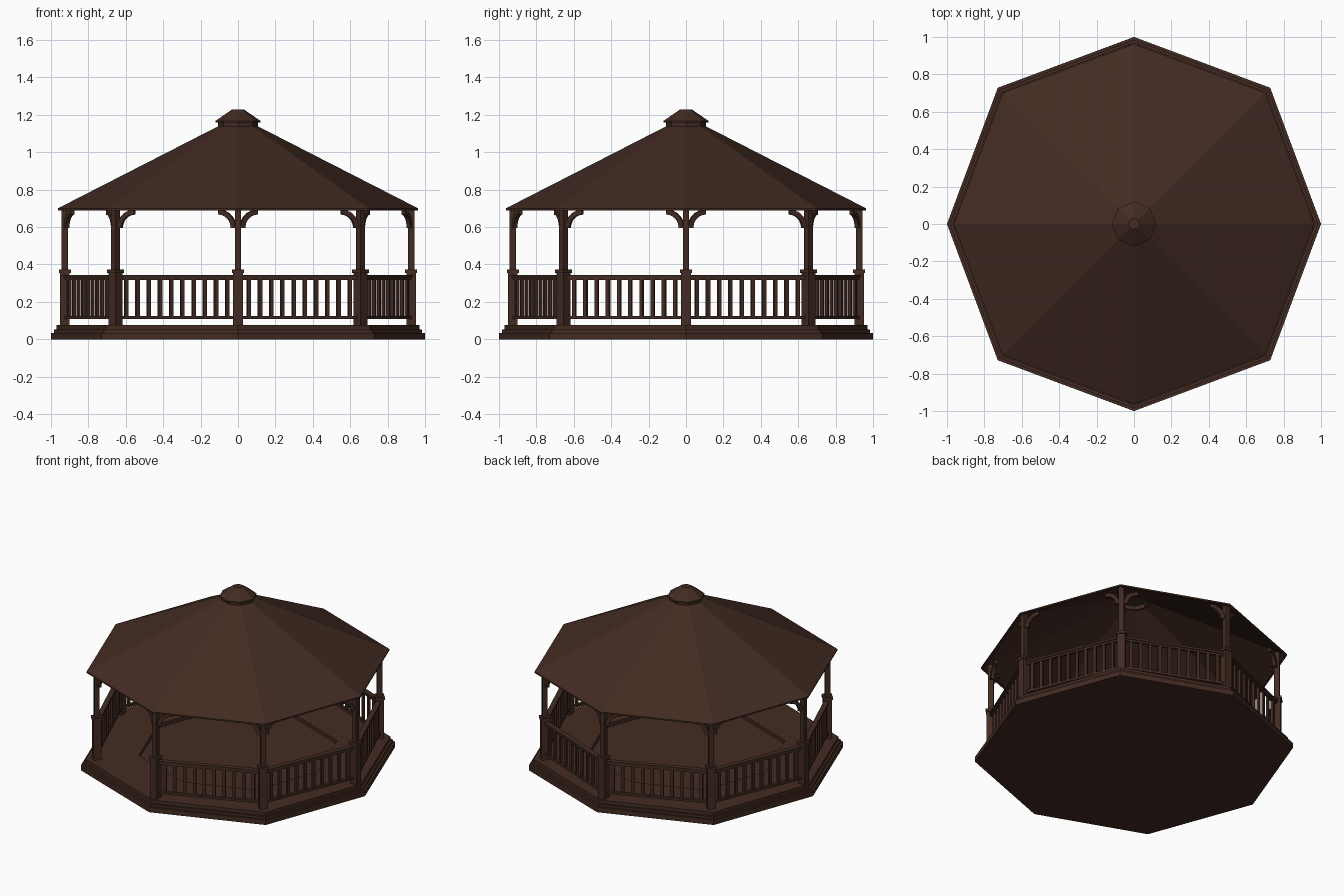
import bpy, bmesh
from math import sin, cos, pi, atan2
from mathutils import Vector, Matrix

if "Cube" in bpy.data.objects:
    bpy.data.objects.remove(bpy.data.objects["Cube"])

wood = bpy.data.materials.new("dark_wood")
wood.diffuse_color = (0.055, 0.024, 0.016, 1)
wood.use_nodes = True
wood.node_tree.nodes["Principled BSDF"].inputs["Base Color"].default_value = wood.diffuse_color


def finish(bm, name):
    bmesh.ops.recalc_face_normals(bm, faces=bm.faces)
    me = bpy.data.meshes.new(name)
    bm.to_mesh(me)
    bm.free()
    me.materials.append(wood)
    ob = bpy.data.objects.new(name, me)
    bpy.context.collection.objects.link(ob)
    return ob


def octagon_lathe(name, profile, diag=1.03, closed=False, caps=True):
    """Sweep an (r, z) profile round an octagon; diagonal corners are scaled by diag."""
    bm = bmesh.new()
    rings = []
    for r, z in profile:
        rings.append([bm.verts.new((r * (diag if k % 2 else 1) * cos(k * pi / 4),
                                    r * (diag if k % 2 else 1) * sin(k * pi / 4), z))
                      for k in range(8)])
    pairs = list(zip(rings, rings[1:]))
    if closed:
        pairs.append((rings[-1], rings[0]))
    for a, b in pairs:
        for k in range(8):
            n = (k + 1) % 8
            bm.faces.new((a[k], a[n], b[n], b[k]))
    if caps and not closed:
        bm.faces.new(rings[0])
        bm.faces.new(rings[-1])
    return finish(bm, name)


def add_box(bm, center, size, frame):
    m = frame @ Matrix.Translation(center) @ Matrix.Diagonal((*size, 1))
    bmesh.ops.create_cube(bm, size=1, matrix=m)


# stepped base with a shallow sunken floor in the middle
octagon_lathe("stepped_base", [(1.0, 0), (1.0, 0.035), (0.985, 0.035), (0.985, 0.052),
                               (0.97, 0.052), (0.97, 0.076), (0.63, 0.076), (0.63, 0.05)])

# thin roof shell with a fascia lip
octagon_lathe("roof", [(0.963, 0.69), (0.963, 0.70), (0.94, 0.712), (0.10, 1.142),
                       (0.10, 1.128), (0.94, 0.697), (0.945, 0.69)], closed=True)

# cupola: neck ring and hipped cap
octagon_lathe("cupola_neck", [(0.108, 1.13), (0.108, 1.165), (0.09, 1.165), (0.09, 1.13)],
              diag=1.0, closed=True)
octagon_lathe("cupola_cap", [(0.11, 1.158), (0.12, 1.158), (0.12, 1.168),
                             (0.03, 1.23)], diag=1.0)

R = 0.926
corners = [Vector((R * cos(k * pi / 4), R * sin(k * pi / 4), 0)) for k in range(8)]

# posts: pedestal, cap mouldings and slim shaft
for k, c in enumerate(corners):
    bm = bmesh.new()
    f = Matrix.Translation(c) @ Matrix.Rotation(k * pi / 4, 4, 'Z')
    for z0, z1, w in ((0.074, 0.355, 0.052), (0.355, 0.374, 0.064), (0.374, 0.708, 0.034)):
        add_box(bm, (0, 0, (z0 + z1) / 2), (w, w, z1 - z0), f)
    finish(bm, "post_%d" % k)

OPENING = 5  # front-left bay is the entrance
for k in range(8):
    a, b = corners[k], corners[(k + 1) % 8]
    d = b - a
    L = d.length
    f = Matrix.Translation((a + b) / 2) @ Matrix.Rotation(atan2(d.y, d.x), 4, 'Z')

    # railing with ten balusters
    if k != OPENING:
        bm = bmesh.new()
        add_box(bm, (0, 0, 0.338), (L - 0.04, 0.034, 0.014), f)
        add_box(bm, (0, 0, 0.325), (L - 0.04, 0.02, 0.014), f)
        add_box(bm, (0, 0, 0.117), (L - 0.04, 0.024, 0.016), f)
        span = L - 0.06
        for i in range(10):
            x = -span / 2 + span * (i + 0.5) / 10
            add_box(bm, (x, 0, 0.222), (0.02, 0.016, 0.2), f)
        finish(bm, "railing_%d" % k)

    # curved braces under the eave, one at each end of the bay
    bm = bmesh.new()
    for s in (-1, 1):
        strips = []
        for i in range(6):
            t = i / 5 * pi / 2
            row = []
            for rad in (0.072, 0.098):
                # arc centred away from the post, rising towards the eave
                x = 0.012 + 0.098 - rad * cos(t)
                z = 0.595 + rad * sin(t)
                row.append((s * (L / 2 - x), z))
            strips.append([bm.verts.new(f @ Vector((x, y, z)))
                           for y in (-0.011, 0.011) for x, z in row])
        order = (0, 1, 3, 2)
        for p, q in zip(strips, strips[1:]):
            for i in range(4):
                u, v = order[i], order[(i + 1) % 4]
                bm.faces.new((p[u], p[v], q[v], q[u]))
        for e in (strips[0], strips[-1]):
            bm.faces.new([e[i] for i in order])
    finish(bm, "braces_%d" % k)
